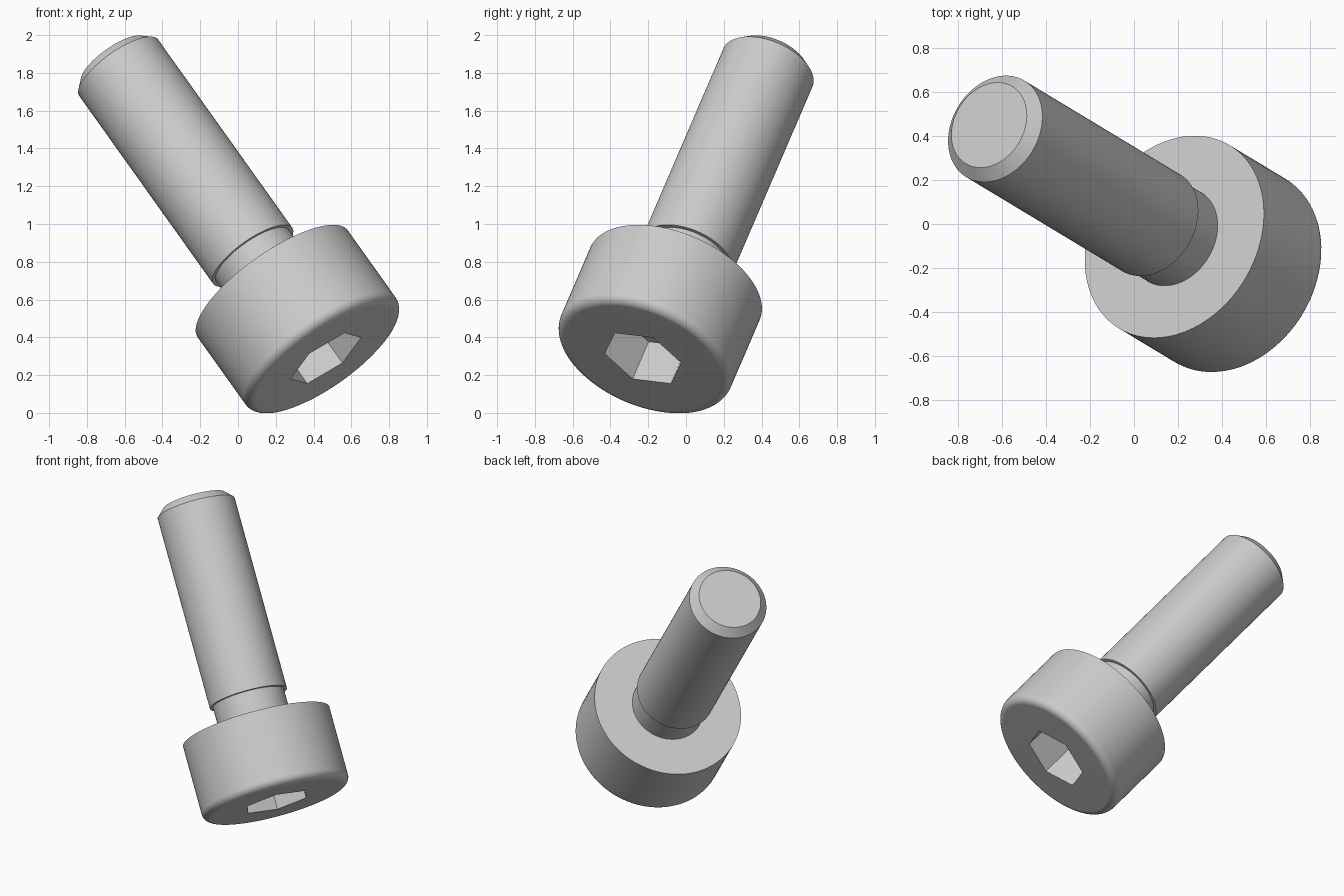
import bpy, bmesh, math
from mathutils import Vector, Matrix

cube = bpy.data.objects.get("Cube")
if cube:
    bpy.data.objects.remove(cube, do_unlink=True)

SEG = 96
U = 0.2567            # one unit of the screw's nominal size
HEAD_R, HEAD_H = 1.9 * U, 2 * U
SHANK_R, NECK_R = U, 0.92 * U
EDGE = 0.2 * U        # rounding of the head, chamfer of the tip
HEX_R = 1.5 * U / math.sqrt(3)
LENGTH = 8 * U

# Tilted frame: local z runs from the head to the tip, local x to a socket corner
axis = Vector((-0.548, 0.3305, 0.7686)).normalized()
corner = Vector((-0.441, 0.666, -0.601))
corner = (corner - axis * corner.dot(axis)).normalized()
frame = Matrix((corner, axis.cross(corner), axis)).transposed().to_4x4()
frame.translation = (0.465, -0.228, 0.289)

steel = bpy.data.materials.new("light grey steel")
steel.use_nodes = True
steel.diffuse_color = (0.6, 0.6, 0.6, 1)
steel.node_tree.nodes["Principled BSDF"].inputs["Base Color"].default_value = (0.6, 0.6, 0.6, 1)


def ring(bm, radius, height, hexagonal=False):
    """A loop of vertices, round or hexagonal."""
    verts = []
    for i in range(SEG):
        t = math.tau * i / SEG
        r = radius
        if hexagonal:
            r *= math.cos(math.pi / 6) / math.cos(t % (math.pi / 3) - math.pi / 6)
        verts.append(bm.verts.new((r * math.cos(t), r * math.sin(t), height)))
    return verts


def loft(name, sections, cap_start=False, cap_end=False):
    """Join successive rings into one surface."""
    bm = bmesh.new()
    rings = [ring(bm, *s) for s in sections]
    for a, b in zip(rings, rings[1:]):
        for i in range(SEG):
            j = (i + 1) % SEG
            bm.faces.new((a[i], a[j], b[j], b[i]))
    if cap_start:
        bm.faces.new(rings[0][::-1])
    if cap_end:
        bm.faces.new(rings[-1])
    mesh = bpy.data.meshes.new(name)
    bm.to_mesh(mesh)
    bm.free()
    mesh.materials.append(steel)
    ob = bpy.data.objects.new(name, mesh)
    bpy.context.collection.objects.link(ob)
    ob.matrix_world = frame
    bpy.ops.object.select_all(action='DESELECT')
    ob.select_set(True)
    bpy.context.view_layer.objects.active = ob
    bpy.ops.object.shade_smooth_by_angle(angle=math.radians(30))
    # Keep the flat faces flat next to the rounded edge
    weighted = ob.modifiers.new("weighted_normals", 'WEIGHTED_NORMAL')
    weighted.keep_sharp = True
    return ob


# Head: hexagonal socket, end face, rounded edge, side and underside
head = [(HEX_R, U, True), (HEX_R, 0, True)]
for k in range(7):
    t = math.pi / 2 * k / 6
    head.append((HEAD_R - EDGE * (1 - math.sin(t)), EDGE * (1 - math.cos(t))))
head += [(HEAD_R, HEAD_H), (NECK_R, HEAD_H)]
loft("socket_head", head, cap_start=True)

# Shank: narrow neck, shoulder, plain cylinder and chamfered tip
neck_end = HEAD_H + 0.75 * U
loft("shank", [
    (NECK_R, HEAD_H), (NECK_R, neck_end), (SHANK_R, neck_end),
    (SHANK_R, LENGTH - EDGE), (SHANK_R - EDGE, LENGTH),
], cap_end=True)
